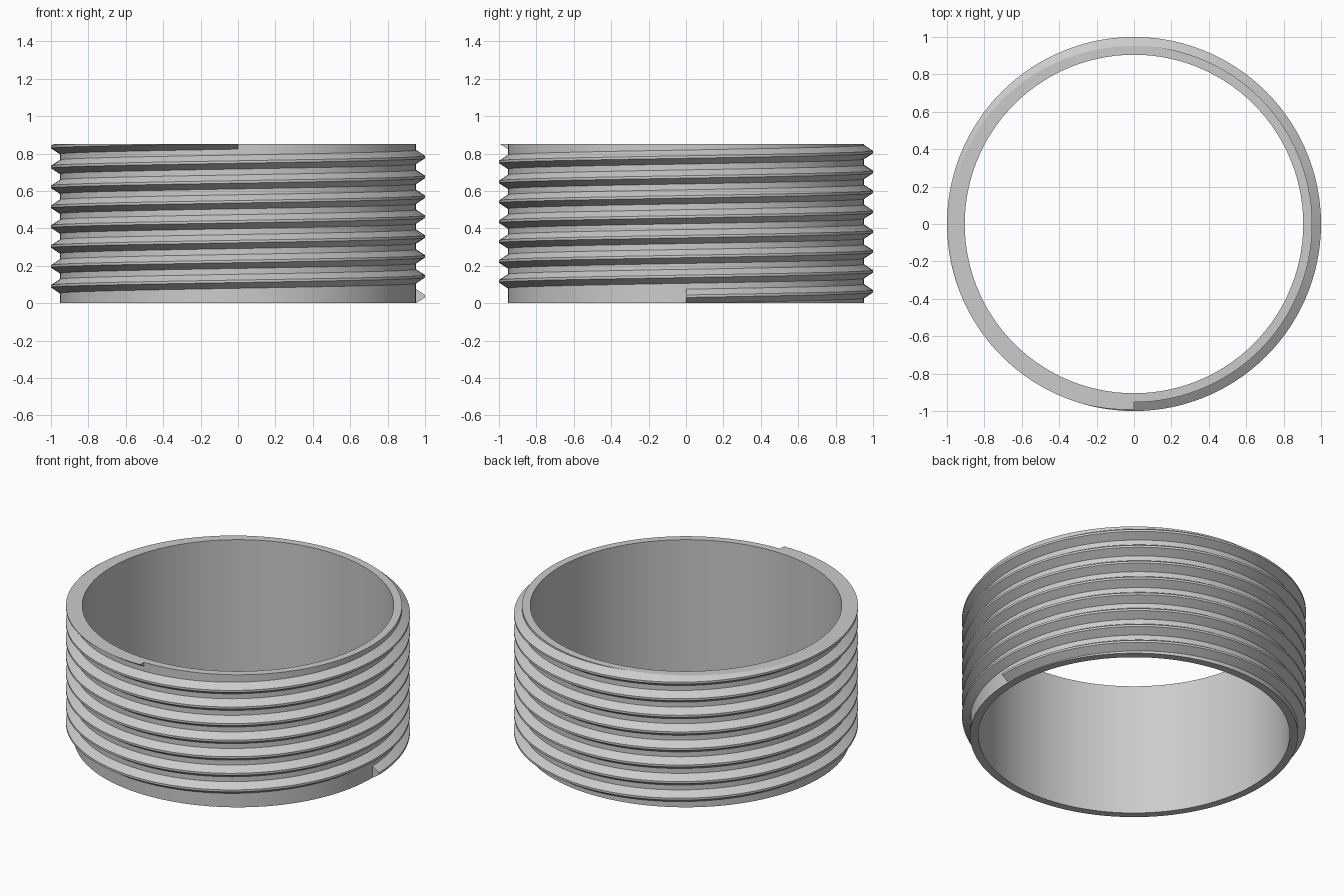
import bpy, bmesh, math

if "Cube" in bpy.data.objects:
    bpy.data.objects.remove(bpy.data.objects["Cube"])

SEG = 120            # segments per turn
HEIGHT = 0.85
R_IN, R_BODY, R_CREST = 0.905, 0.953, 1.0
PITCH = 0.1063
TURNS = 7.75
BASE, CREST = 0.0375, 0.0066   # half heights of the thread at root and crest

grey = bpy.data.materials.new("light_grey")
grey.diffuse_color = (0.6, 0.6, 0.6, 1)
grey.use_nodes = True
grey.node_tree.nodes["Principled BSDF"].inputs["Base Color"].default_value = grey.diffuse_color

bm = bmesh.new()
cache = {}


def vert(angle_step, r, z):
    """Shared vertex at a step around the ring."""
    a = 2 * math.pi * (angle_step % SEG) / SEG
    co = (r * math.cos(a), r * math.sin(a), z)
    key = tuple(round(c, 5) for c in co)
    if key not in cache:
        cache[key] = bm.verts.new(co)
    return cache[key]


def face(verts):
    """Face without repeated corners."""
    verts = list(dict.fromkeys(verts))
    if len(verts) > 2:
        bm.faces.new(verts)


def ridge(turn):
    """Thread section after a number of turns."""
    mid = BASE + PITCH * turn
    return [(R_BODY, mid - BASE), (R_CREST, mid - CREST),
            (R_CREST, mid + CREST), (R_BODY, mid + BASE)]


def clip(points):
    """Cut a rising section level with the top of the ring."""
    out = [points[0]]
    for (r0, z0), (r1, z1) in zip(points, points[1:]):
        if z1 <= HEIGHT:
            out.append((r1, z1))
        elif z0 < HEIGHT:
            out.append((r0 + (r1 - r0) * (HEIGHT - z0) / (z1 - z0), HEIGHT))
        else:
            out.append(out[-1])
    return out


def section(step, threads):
    """Whole wall section: outside upwards, then the bore downwards."""
    outer = [(R_BODY, 0)]
    for k in range(threads):
        outer += ridge(k + step / SEG)
    outer = clip(outer + [(R_BODY, max(HEIGHT, outer[-1][1]))])
    return [vert(step, r, z) for r, z in outer + [(R_IN, HEIGHT), (R_IN, 0)]]


# Wall with its helical thread
full = int(TURNS)
end_step = round((TURNS - full) * SEG)
for i in range(SEG):
    threads = full + (1 if i < end_step else 0)
    p, q = section(i, threads), section(i + 1, threads)
    for k in range(len(p)):
        n = (k + 1) % len(p)
        face([p[k], q[k], q[n], p[n]])

# Square ends of the thread
face([vert(0, r, z) for r, z in ridge(0)])
end = clip(ridge(TURNS)) + [(R_BODY, HEIGHT)]
face([vert(end_step, r, z) for r, z in reversed(end)])

mesh = bpy.data.meshes.new("threaded_ring")
bm.to_mesh(mesh)
bm.free()
mesh.materials.append(grey)
ring = bpy.data.objects.new("threaded_ring", mesh)
bpy.context.collection.objects.link(ring)

# Smooth walls, crisp thread edges
ring.select_set(True)
bpy.context.view_layer.objects.active = ring
bpy.ops.object.shade_smooth_by_angle(angle=math.radians(25))
